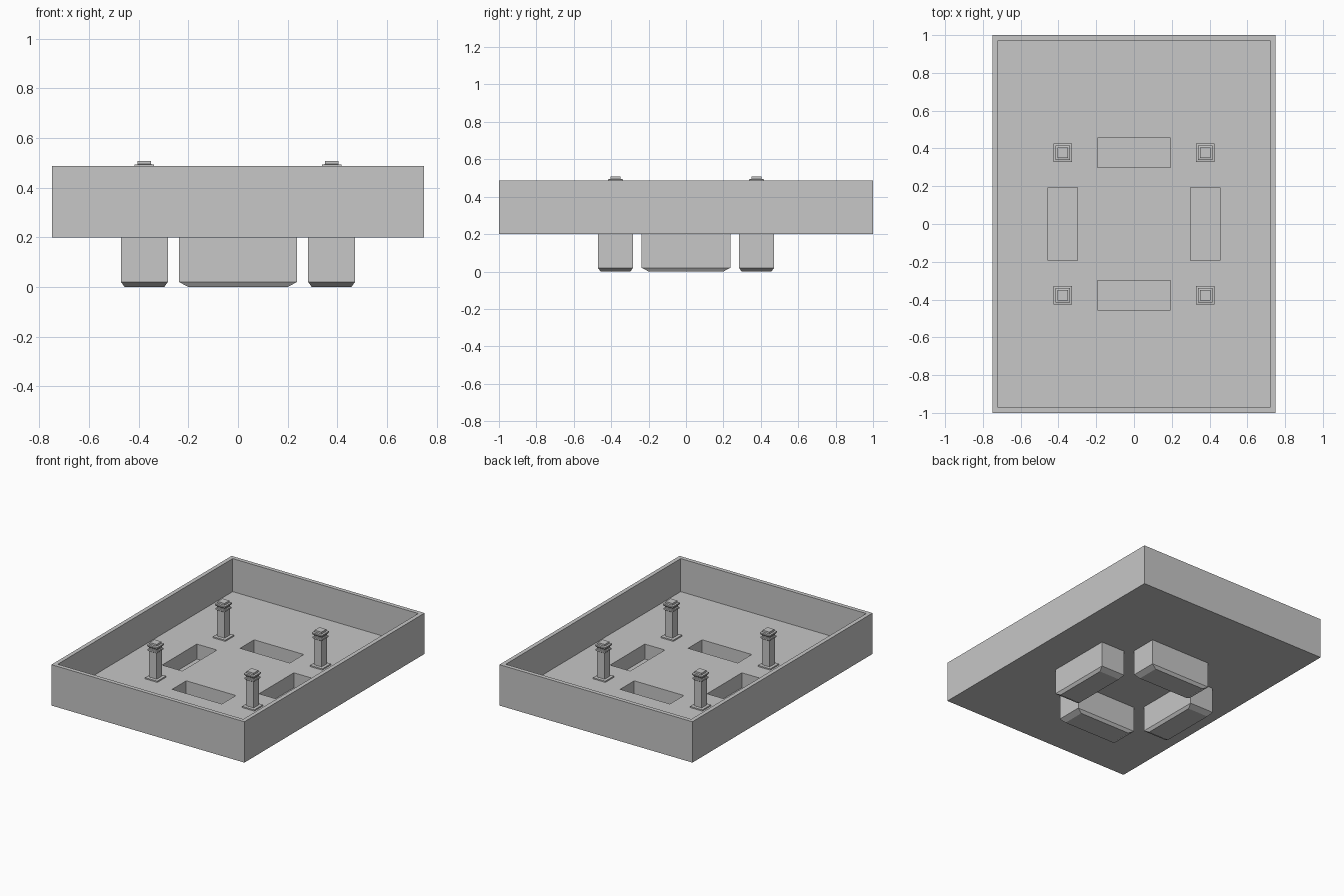
import bpy, bmesh

if "Cube" in bpy.data.objects:
    bpy.data.objects.remove(bpy.data.objects["Cube"])

grey = bpy.data.materials.new("light grey")
grey.diffuse_color = (0.57, 0.57, 0.57, 1)
grey.use_nodes = True
grey.node_tree.nodes["Principled BSDF"].inputs["Base Color"].default_value = grey.diffuse_color


def add_stack(bm, cx, cy, rings):
    """Closed solid from stacked rectangles: (half x, half y, z) from bottom to top."""
    loops = []
    for hx, hy, z in rings:
        loops.append([bm.verts.new((cx + sx * hx, cy + sy * hy, z))
                      for sx, sy in ((-1, -1), (1, -1), (1, 1), (-1, 1))])
    bm.faces.new(loops[0][::-1])
    bm.faces.new(loops[-1])
    for a, b in zip(loops, loops[1:]):
        for i in range(4):
            j = (i + 1) % 4
            bm.faces.new((a[i], a[j], b[j], b[i]))


def make_object(name, bm):
    bmesh.ops.recalc_face_normals(bm, faces=bm.faces[:])
    mesh = bpy.data.meshes.new(name)
    bm.to_mesh(mesh)
    bm.free()
    mesh.materials.append(grey)
    obj = bpy.data.objects.new(name, mesh)
    bpy.context.collection.objects.link(obj)
    return obj


def stack(name, cx, cy, rings):
    bm = bmesh.new()
    add_stack(bm, cx, cy, rings)
    return make_object(name, bm)


def cut(obj, cutter):
    mod = obj.modifiers.new("cut", 'BOOLEAN')
    mod.operation = 'DIFFERENCE'
    mod.solver = 'EXACT'
    mod.object = cutter


FLOOR, UNDER, RIM = 0.255, 0.2, 0.487
POCKET_BOTTOM = 0.15
R = 0.377                      # distance of feet and posts from the centre

# name, centre, and whether the long side runs along x
feet = [("front_foot", 0, -R, True), ("back_foot", 0, R, True),
        ("left_foot", -R, 0, False), ("right_foot", R, 0, False)]


def sized(long, short, z, along_x):
    return (long, short, z) if along_x else (short, long, z)


# helpers: tray cavity and the four pockets
cavity = stack("cavity_cutter", 0, 0, [(0.721, 0.971, FLOOR), (0.721, 0.971, 0.7)])
bm = bmesh.new()
for name, x, y, ax in feet:
    add_stack(bm, x, y, [sized(0.193, 0.078, z, ax) for z in (POCKET_BOTTOM, 0.35)])
pockets = make_object("pocket_cutter", bm)
for helper in (cavity, pockets):
    helper.hide_render = True
    helper.display_type = 'WIRE'

# open tray
tray = stack("tray", 0, 0, [(0.75, 1.0, UNDER), (0.75, 1.0, RIM)])
cut(tray, cavity)
cut(tray, pockets)

# hollow feet with chamfered bottoms
for name, x, y, ax in feet:
    foot = stack(name, x, y, [sized(0.2, 0.08, 0, ax),
                              sized(0.237, 0.094, 0.02, ax),
                              sized(0.237, 0.094, UNDER, ax)])
    cut(foot, pockets)

# four square posts with base plate, collar and cap
profile = [(0.048, FLOOR), (0.048, 0.264), (0.03, 0.266), (0.03, 0.448),
           (0.036, 0.453), (0.036, 0.463), (0.03, 0.466), (0.03, 0.474),
           (0.039, 0.484), (0.039, 0.493), (0.027, 0.495), (0.027, 0.508)]
for sy, row in ((-1, "front"), (1, "back")):
    for sx, side in ((-1, "left"), (1, "right")):
        stack(f"{row}_{side}_post", sx * R, sy * R, [(h, h, z) for h, z in profile])
